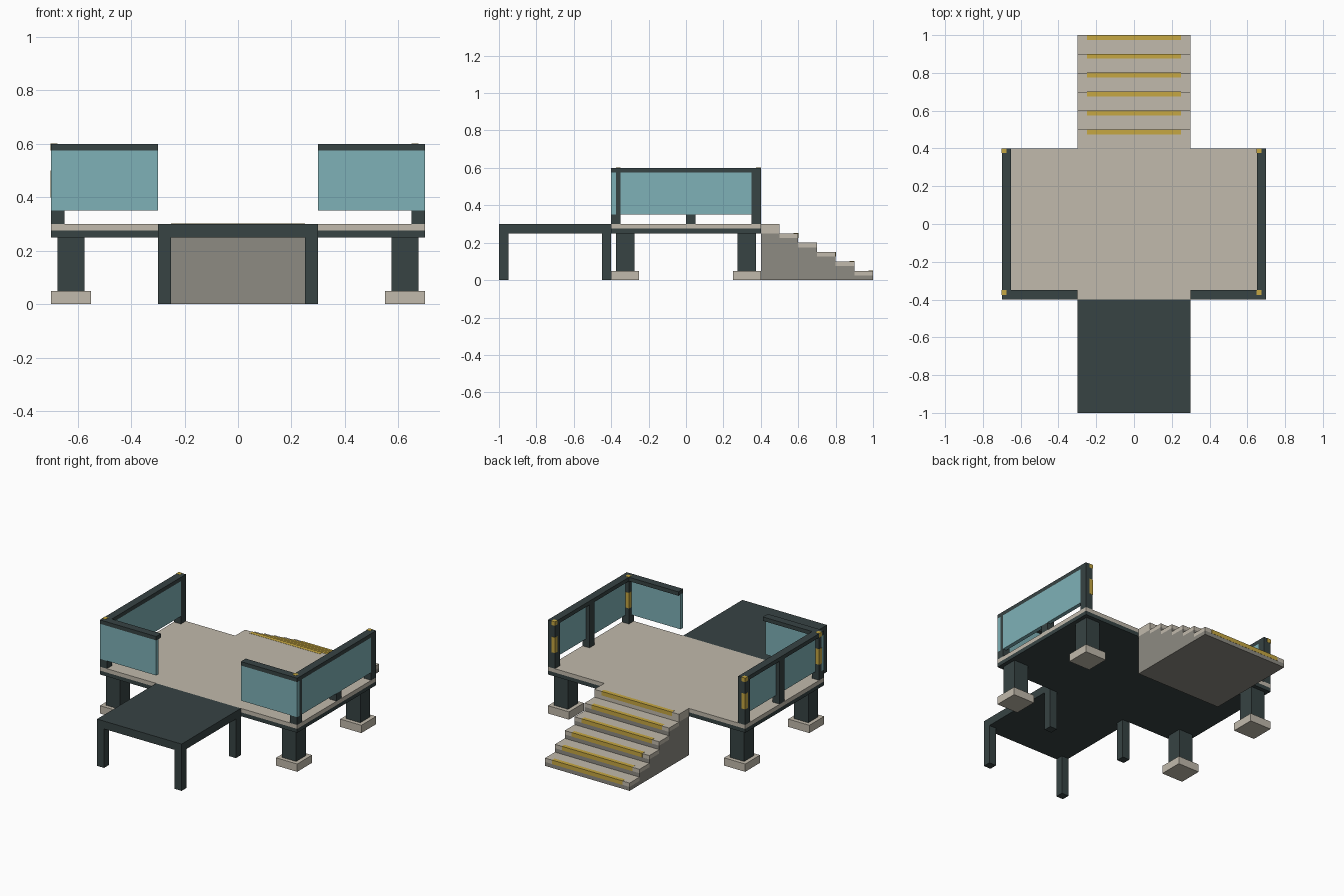
import bpy, bmesh

if "Cube" in bpy.data.objects:
    bpy.data.objects.remove(bpy.data.objects["Cube"])


def material(name, rgb):
    m = bpy.data.materials.new(name)
    m.diffuse_color = (*rgb, 1)
    m.use_nodes = True
    m.node_tree.nodes["Principled BSDF"].inputs["Base Color"].default_value = m.diffuse_color
    return m


DARK = material("dark slate", (0.038, 0.056, 0.057))
STONE = material("pale stone", (0.535, 0.490, 0.412))
GREY = material("grey concrete", (0.270, 0.258, 0.225))
GLASS = material("teal glass", (0.209, 0.440, 0.474))
YELLOW = material("safety yellow", (0.565, 0.390, 0.055))


def box(name, x, y, z, mat):
    """Box from (min, max) ranges on each axis."""
    bm = bmesh.new()
    bmesh.ops.create_cube(bm, size=1)
    for v in bm.verts:
        v.co = [r[0] if c < 0 else r[1] for c, r in zip(v.co, (x, y, z))]
    me = bpy.data.meshes.new(name)
    bm.to_mesh(me)
    bm.free()
    me.materials.append(mat)
    ob = bpy.data.objects.new(name, me)
    bpy.context.collection.objects.link(ob)
    return ob


def span(centre, half):
    return (centre - half, centre + half)


# Deck: dark frame with stone floor on top
box("deck_frame", (-0.7, 0.7), (-0.4, 0.4), (0.25, 0.275), DARK)
box("deck_floor", (-0.7, 0.7), (-0.4, 0.4), (0.275, 0.3), STONE)

# Columns on footings
for sx in (-1, 1):
    for sy in (-1, 1):
        box("column", span(sx * 0.625, 0.05), span(sy * 0.325, 0.05), (0.05, 0.25), DARK)
        box("footing", span(sx * 0.625, 0.075), span(sy * 0.325, 0.075), (0, 0.05), STONE)

# Front platform on four legs
box("platform_top", (-0.3, 0.3), (-1, -0.4), (0.25, 0.3), DARK)
for sx in (-1, 1):
    for y in (-0.975, -0.425):
        box("platform_leg", span(sx * 0.275, 0.025), span(y, 0.025), (0, 0.25), DARK)

# Stairs: grey body, stone tread, yellow nosing
E = 0.001
for i in range(6):
    y0, y1, top = 0.4 + 0.1 * i, 0.5 + 0.1 * i, 0.3 - 0.05 * i
    under = top - (0.05 if i == 0 else 0.025)
    box("stair_body", (-0.3, 0.3), (y0, y1), (0, under), GREY)
    box("stair_tread", (-0.3, 0.3), (y0, y1), (under, top), STONE)
    box("stair_nosing", (-0.25, 0.25), (y1 - 0.025, y1 + E), (top - 0.025, top + E), YELLOW)

# Railings: the same layout repeated on the left and right
for x in (-0.7, 0.65):
    wide = (x, x + 0.05)
    box("side_rail", wide, (-0.4, 0.4), (0.575, 0.6), DARK)
    box("side_glass", (x + 0.025, x + 0.05), (-0.35, 0.35), (0.35, 0.575), GLASS)
    box("back_post", wide, (0.35, 0.4), (0.3, 0.575), DARK)
    box("front_post_foot", wide, (-0.4, -0.35), (0.3, 0.35), DARK)
    box("front_post", wide, (-0.375, -0.35), (0.35, 0.575), DARK)
    box("middle_post_foot", wide, (0, 0.05), (0.3, 0.35), DARK)
    box("middle_post", (x, x + 0.025), (0, 0.05), (0.35, 0.575), DARK)
    # Yellow markers on the back left corner of the end posts
    for y in (0.4, -0.35):
        for z in ((0.4, 0.5), (0.575, 0.6 + E)):
            box("post_marker", (x - E, x + 0.025), (y - 0.025, y + E), z, YELLOW)

# Short front railings
for outer, inner, end in ((-0.7, -0.65, -0.3), (0.7, 0.65, 0.3)):
    box("front_glass", sorted((outer, end)), (-0.4, -0.375), (0.35, 0.575), GLASS)
    box("front_rail", sorted((inner, end)), (-0.4, -0.35), (0.575, 0.6), DARK)
